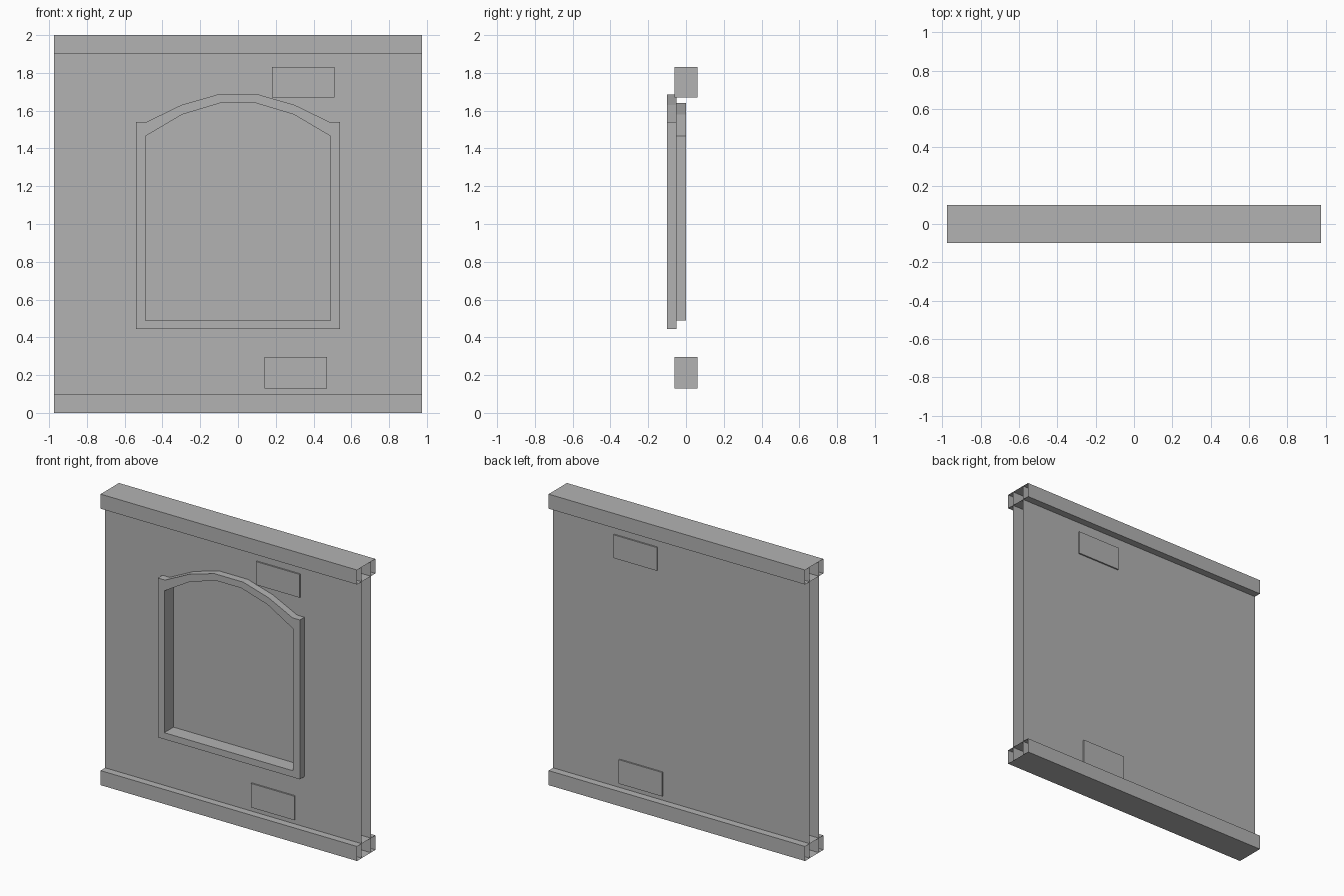
import bpy
import bmesh
from mathutils import Vector

cube = bpy.data.objects.get("Cube")
if cube:
    bpy.data.objects.remove(cube, do_unlink=True)

grey = bpy.data.materials.new("panel grey")
grey.use_nodes = True
grey.diffuse_color = (0.45, 0.45, 0.45, 1)
grey.node_tree.nodes["Principled BSDF"].inputs["Base Color"].default_value = (0.45, 0.45, 0.45, 1)

HALF = 0.975   # half width of the panel
WALL = 0.05    # half thickness of the wall
RAIL = 0.1     # half depth and height of the rails


def finish(name, bm):
    mesh = bpy.data.meshes.new(name)
    bm.to_mesh(mesh)
    bm.free()
    mesh.materials.append(grey)
    obj = bpy.data.objects.new(name, mesh)
    bpy.context.collection.objects.link(obj)
    return obj


def loop(bm, outline, y):
    return [bm.verts.new((x, y, z)) for x, z in outline]


def strip(bm, front, back, inward=False):
    """Join two matching closed loops with quads."""
    for i in range(len(front)):
        j = (i + 1) % len(front)
        quad = [front[i], back[i], back[j], front[j]]
        bm.faces.new(quad[::-1] if inward else quad)


def fill_between(bm, outer, inner):
    """Fill the flat area between an outline and a hole, facing the front."""
    edges = []
    for ring in (outer, inner):
        for i in range(len(ring)):
            pair = (ring[i], ring[(i + 1) % len(ring)])
            edges.append(bm.edges.get(pair) or bm.edges.new(pair))
    made = bmesh.ops.triangle_fill(bm, edges=edges, use_beauty=True, normal=(0, -1, 0))
    faces = [f for f in made["geom"] if isinstance(f, bmesh.types.BMFace)]
    for f in faces:
        f.normal_update()
        if f.normal.y > 0:
            f.normal_flip()
    bmesh.ops.dissolve_limit(bm, angle_limit=0.01, edges=list({e for f in faces for e in f.edges}),
                             verts=[])


def box(name, x0, x1, y0, y1, z0, z1, open_ends=False):
    bm = bmesh.new()
    bmesh.ops.create_cube(bm, size=1)
    low, high = Vector((x0, y0, z0)), Vector((x1, y1, z1))
    for v in bm.verts:
        v.co = (low + high) / 2 + v.co * (high - low)
    if open_ends:
        bm.normal_update()
        ends = [f for f in bm.faces if abs(f.normal.x) > 0.5]
        bmesh.ops.delete(bm, geom=ends, context="FACES_ONLY")
    return finish(name, bm)


def mirrored(half):
    """Counter-clockwise outline from its right half, bottom to top."""
    return half + [(-x, z) for x, z in reversed(half)]


# Arched window outlines
frame_outline = mirrored([(0.54, 0.445), (0.54, 1.54), (0.485, 1.54), (0.30, 1.63), (0.11, 1.685)])
opening = mirrored([(0.49, 0.49), (0.49, 1.465), (0.295, 1.58), (0.095, 1.64)])
wall_outline = mirrored([(HALF, 0), (HALF, 2)])

# Front wall sheet with the window opening
bm = bmesh.new()
fill_between(bm, loop(bm, wall_outline, -WALL), loop(bm, opening, -WALL))
finish("front_wall", bm)

# Back wall sheet
bm = bmesh.new()
bm.faces.new(loop(bm, wall_outline, WALL)[::-1])
finish("back_wall", bm)

# Raised window frame with a deep reveal
bm = bmesh.new()
outer, inner = loop(bm, frame_outline, -RAIL), loop(bm, opening, -RAIL)
strip(bm, outer, loop(bm, frame_outline, -WALL))
strip(bm, inner, loop(bm, opening, 0), inward=True)
fill_between(bm, outer, inner)
finish("window_frame", bm)

# Recessed window pane
bm = bmesh.new()
bm.faces.new(loop(bm, opening, 0))
finish("window_pane", bm)

# Hollow rails along the top and bottom
for name, z in (("bottom_rail", 0), ("top_rail", 2 - RAIL)):
    box(name, -HALF, HALF, -RAIL, RAIL, z, z + RAIL, open_ends=True)

# Small plates that pass through the wall
box("upper_plate", 0.18, 0.51, -0.06, 0.06, 1.67, 1.83)
box("lower_plate", 0.14, 0.47, -0.06, 0.06, 0.13, 0.295)
